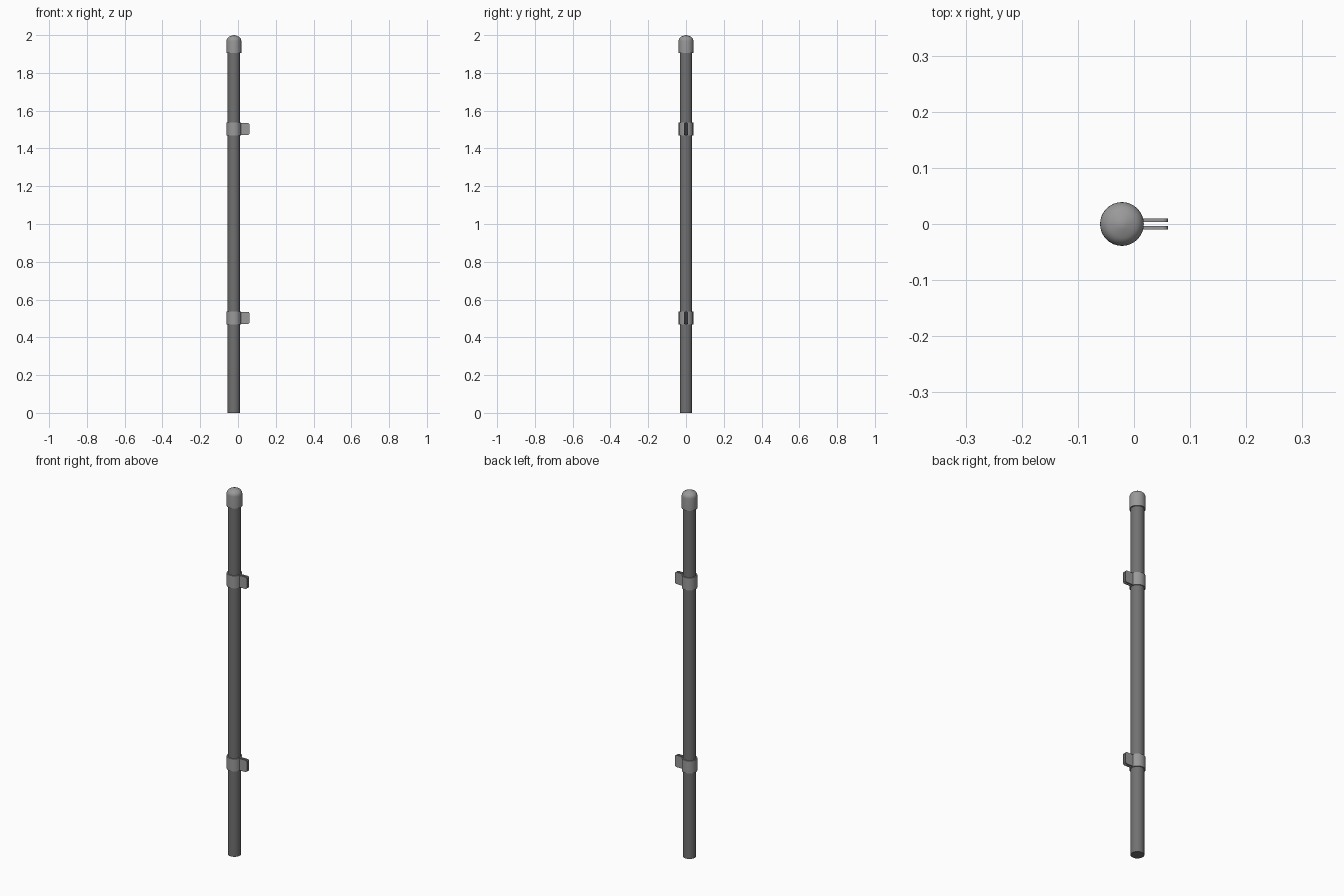
import bpy, bmesh, math

if "Cube" in bpy.data.objects:
    bpy.data.objects.remove(bpy.data.objects["Cube"])

CX = -0.0215   # post axis
SEG = 32


def material(name, v):
    m = bpy.data.materials.new(name)
    m.diffuse_color = (v, v, v, 1)
    m.use_nodes = True
    m.node_tree.nodes["Principled BSDF"].inputs["Base Color"].default_value = m.diffuse_color
    return m


DARK = material("dark grey", 0.165)
LIGHT = material("light grey", 0.32)


def finish(name, bm, mat):
    bmesh.ops.recalc_face_normals(bm, faces=bm.faces)
    me = bpy.data.meshes.new(name)
    bm.to_mesh(me)
    bm.free()
    me.materials.append(mat)
    ob = bpy.data.objects.new(name, me)
    bpy.context.collection.objects.link(ob)
    bpy.ops.object.select_all(action='DESELECT')
    ob.select_set(True)
    bpy.context.view_layer.objects.active = ob
    bpy.ops.object.shade_smooth_by_angle(angle=math.radians(35))
    return ob


def lathe(name, profile, mat):
    bm = bmesh.new()
    vs = [bm.verts.new((CX + r, 0, z)) for r, z in profile]
    es = [bm.edges.new(p) for p in zip(vs, vs[1:])]
    bmesh.ops.spin(bm, geom=vs + es, cent=(CX, 0, 0), axis=(0, 0, 1),
                   angle=2 * math.pi, steps=SEG, use_merge=True)
    bmesh.ops.remove_doubles(bm, verts=bm.verts, dist=1e-5)
    return finish(name, bm, mat)


def prism(name, outline, direction, mat):
    bm = bmesh.new()
    f = bm.faces.new([bm.verts.new(p) for p in outline])
    r = bmesh.ops.extrude_face_region(bm, geom=[f])
    bmesh.ops.translate(bm, vec=direction,
                        verts=[e for e in r["geom"] if isinstance(e, bmesh.types.BMVert)])
    return finish(name, bm, mat)


# Post tube
lathe("post", [(0, 0), (0.033, 0), (0.033, 1.95), (0, 1.95)], DARK)

# Domed cap with rounded shoulder
shoulder = [(0.013 + 0.026 * math.cos(a), 1.969 + 0.026 * math.sin(a))
            for a in [i * math.radians(75) / 6 for i in range(7)]]
lathe("post_cap", [(0.033, 1.904), (0.039, 1.904)] + shoulder +
      [(0.010, 1.9985), (0, 2.0)], LIGHT)

# Clamps: split ring plus a pair of rounded tabs
R_OUT, R_IN, Y_IN, Y_OUT, TIP = 0.0385, 0.0328, 0.004, 0.010, 0.0605
for label, zc in (("lower", 0.503), ("upper", 1.503)):
    gap = math.asin(Y_IN / R_OUT)
    angles = [gap + (2 * math.pi - 2 * gap) * i / SEG for i in range(SEG + 1)]
    z0, z1 = zc - 0.034, zc + 0.034
    ring = [(CX + r * math.cos(a), r * math.sin(a), z0)
            for r, seq in ((R_OUT, angles), (R_IN, angles[::-1])) for a in seq]
    prism(label + "_clamp_ring", ring, (0, 0, z1 - z0), LIGHT)
    h, rad = 0.032, 0.009
    for side, y in (("back", Y_IN), ("front", -Y_OUT)):
        corner = [(rad * math.sin(t), rad * math.cos(t))
                  for t in [i * math.pi / 8 for i in range(5)]]
        top = [(TIP - rad + dx, y, zc + h - rad + dz) for dx, dz in corner]
        low = [(x, yy, 2 * zc - z) for x, yy, z in reversed(top)]
        x0 = CX + 0.034
        outline = [(x0, y, zc + h)] + top + low + [(x0, y, zc - h)]
        prism(f"{label}_clamp_{side}_tab", outline, (0, Y_OUT - Y_IN, 0), LIGHT)
